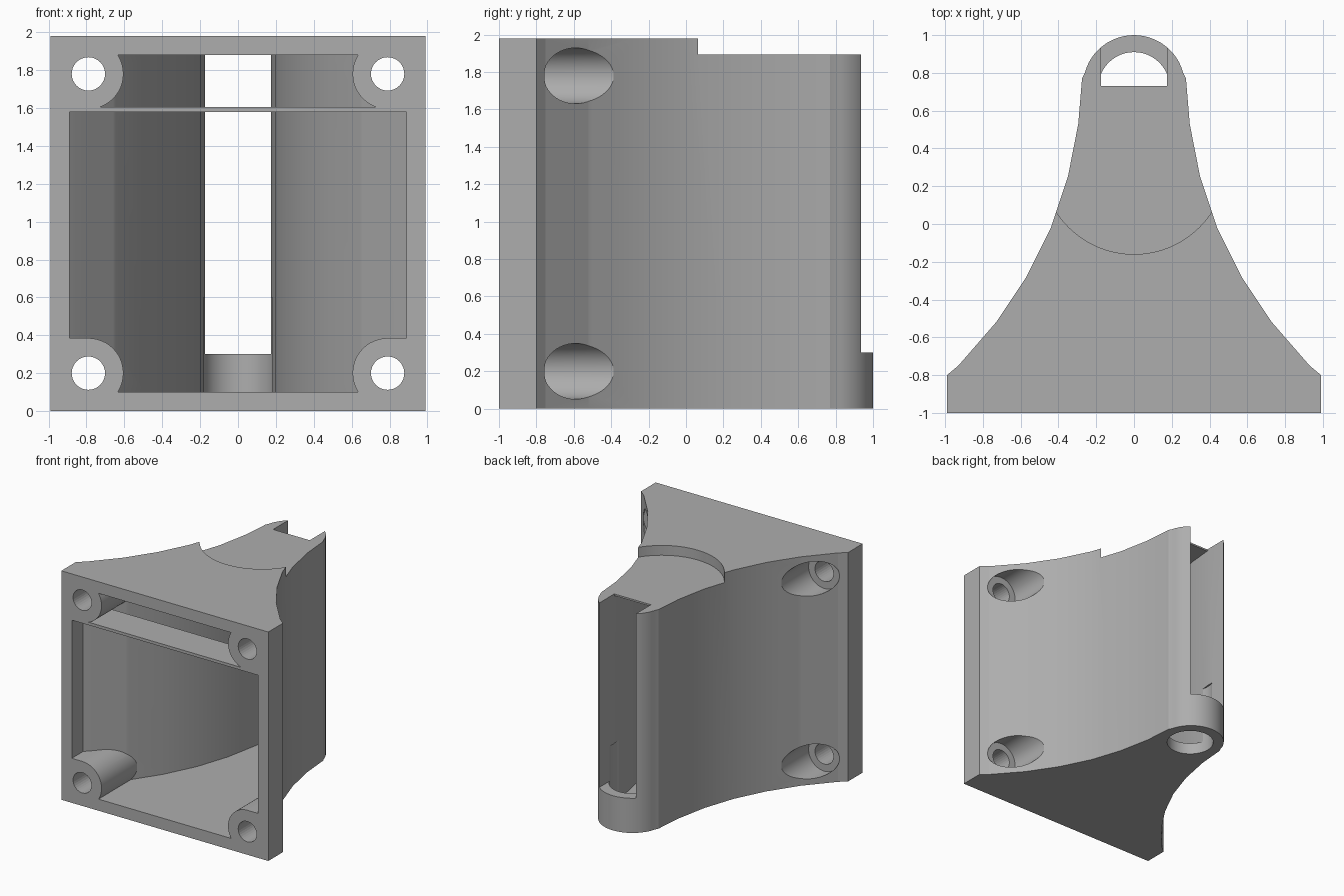
import bpy, bmesh, math
from mathutils import Vector

cube = bpy.data.objects.get("Cube")
if cube:
    bpy.data.objects.remove(cube, do_unlink=True)

grey = bpy.data.materials.new("plain grey")
grey.use_nodes = True
colour = (0.42, 0.42, 0.42, 1)
grey.diffuse_color = colour
grey.node_tree.nodes["Principled BSDF"].inputs["Base Color"].default_value = colour


def prism(name, pts, lo, hi, axis="z"):
    """Extrude a 2D outline along z (points are x, y) or along y (points are x, z)."""
    bm = bmesh.new()
    place = (lambda p: (p[0], p[1], lo)) if axis == "z" else (lambda p: (p[0], lo, p[1]))
    face = bm.faces.new([bm.verts.new(place(p)) for p in pts])
    move = Vector((0, 0, hi - lo)) if axis == "z" else Vector((0, hi - lo, 0))
    ext = bmesh.ops.extrude_face_region(bm, geom=[face])
    verts = [g for g in ext["geom"] if isinstance(g, bmesh.types.BMVert)]
    bmesh.ops.translate(bm, verts=verts, vec=move)
    bmesh.ops.recalc_face_normals(bm, faces=bm.faces)
    mesh = bpy.data.meshes.new(name)
    bm.to_mesh(mesh)
    bm.free()
    mesh.materials.append(grey)
    ob = bpy.data.objects.new(name, mesh)
    bpy.context.collection.objects.link(ob)
    return ob


def arc(cx, cy, r, start, end, n):
    angles = [math.radians(start + (end - start) * i / n) for i in range(n + 1)]
    return [(cx + r * math.cos(a), cy + r * math.sin(a)) for a in angles]


def circle(cx, cy, r, n=48):
    return arc(cx, cy, r, 0, 360, n)[:-1]


def rect(x0, x1, y0, y1):
    return [(x0, y0), (x1, y0), (x1, y1), (x0, y1)]


def mirrored(side):
    return side + [(-x, y) for x, y in reversed(side)]


def cut(target, cutter):
    cutter.hide_render = True
    mod = target.modifiers.new("cut", "BOOLEAN")
    mod.operation = "DIFFERENCE"
    mod.solver = "EXACT"
    mod.object = cutter
    bpy.context.view_layer.objects.active = target
    bpy.ops.object.modifier_apply(modifier=mod.name)
    bpy.data.objects.remove(cutter, do_unlink=True)


TOP, STEP, LUG_Y = 1.98, 1.895, 0.73

# Flared body with a rounded back
flare = [(.99, -1), (.99, -.8), (.93, -.75), (.73, -.52), (.57, -.28),
         (.44, -.02), (.35, .25), (.295, .53), (.275, .77)]
back = arc(0, LUG_Y, .27, 15, 165, 24)
body = prism("bracket_body", flare + back + [(-x, y) for x, y in reversed(flare)], 0, TOP)

# Cavity, leaving the corner bosses and the thin shelf standing
inner = [(.89, -1.2), (.89, -.845), (.855, -.81), (.65, -.58), (.483, -.33),
         (.348, -.06), (.253, .225), (.196, .515), (.175, .74)]
cavity = prism("cavity", mirrored(inner), .1, 1.88)
corners = [(sx * .79, z, sx) for sx in (-1, 1) for z in (.2, 1.78)]
for x, z, sx in corners:
    boss = [(sx * px, pz) for px, pz in arc(.79, z, .185, 90, 270, 24)]
    boss += [(sx * 1.1, z - .185), (sx * 1.1, z + .185)]
    cut(cavity, prism("boss", boss, -1.3, -.1, "y"))
cut(cavity, prism("shelf", rect(-1.2, 1.2, -1.3, -.7), 1.58, 1.605))
cut(body, cavity)

# Screw holes with counterbores entering from the back
for x, z, sx in corners:
    cut(body, prism("screw_hole", circle(x, z, .088, 32), -1.1, -.7, "y"))
    cut(body, prism("counterbore", circle(x, z, .149), -.76, 0, "y"))

# Back slot, lug hole and the curved step in the roof
cut(body, prism("back_slot", rect(-.175, .175, LUG_Y, 1.2), .3, 2.2))
cut(body, prism("lug_hole", circle(0, LUG_Y - .01, .19), -.2, .6))
step = arc(0, .33, .49, 180, 360, 40) + [(.49, 1.2), (-.49, 1.2)]
cut(body, prism("roof_step", step, STEP, 2.2))

# Smooth the round parts, keep real edges sharp
bpy.ops.object.select_all(action="DESELECT")
body.select_set(True)
bpy.context.view_layer.objects.active = body
bpy.ops.object.shade_smooth_by_angle(angle=math.radians(9))
